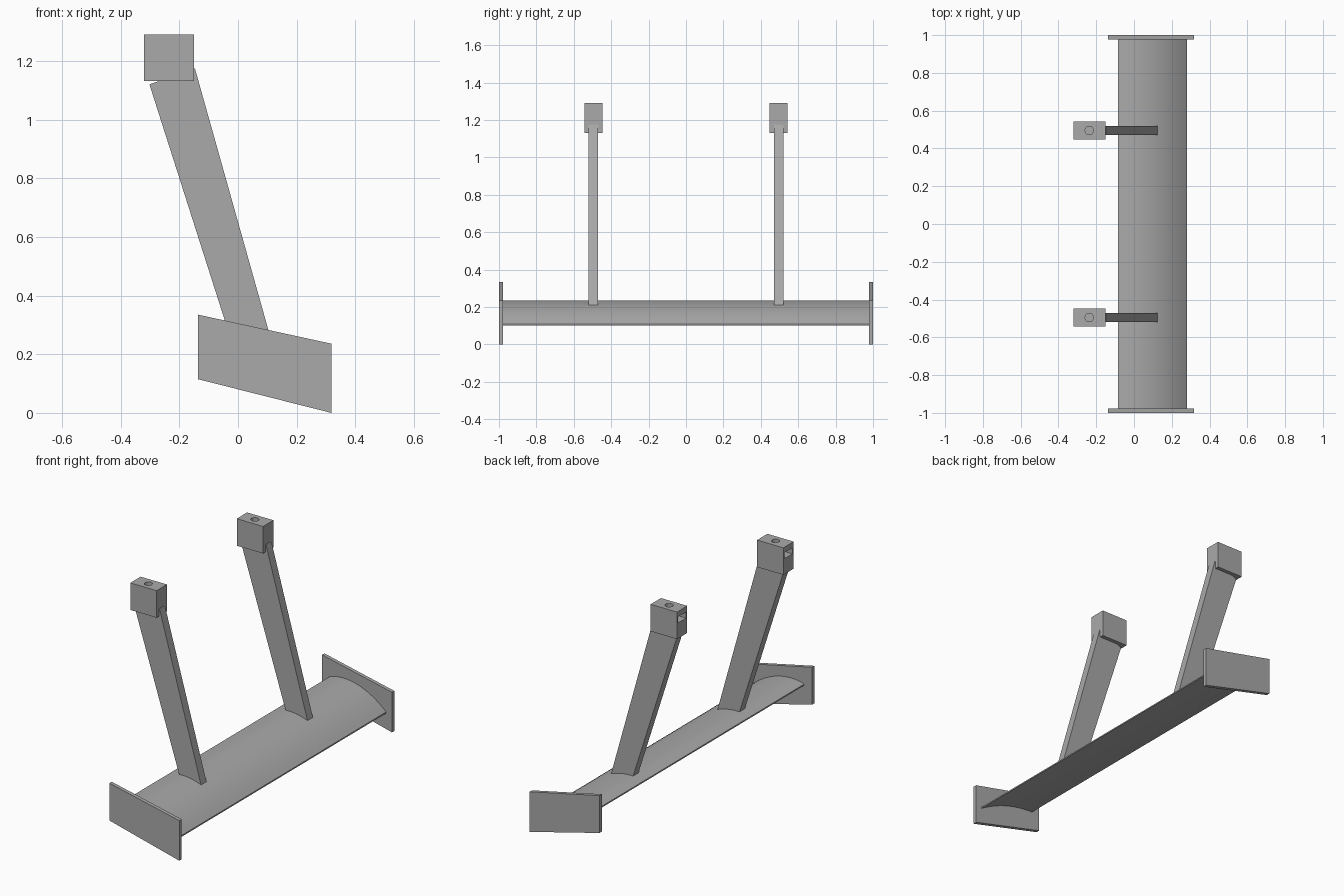
import bpy, bmesh
from mathutils import Vector

cube = bpy.data.objects.get("Cube")
if cube:
    bpy.data.objects.remove(cube, do_unlink=True)

grey = bpy.data.materials.new("plain grey")
grey.use_nodes = True
COLOUR = (0.4, 0.4, 0.4, 1)
grey.diffuse_color = COLOUR
grey.node_tree.nodes["Principled BSDF"].inputs["Base Color"].default_value = COLOUR


def extrude_profile(name, points, y0, y1):
    """Extrude an (x, z) outline along y."""
    bm = bmesh.new()
    face = bm.faces.new([bm.verts.new((x, y0, z)) for x, z in points])
    new = bmesh.ops.extrude_face_region(bm, geom=[face])["geom"]
    bmesh.ops.translate(bm, vec=(0, y1 - y0, 0),
                        verts=[v for v in new if isinstance(v, bmesh.types.BMVert)])
    bmesh.ops.recalc_face_normals(bm, faces=bm.faces)
    mesh = bpy.data.meshes.new(name)
    bm.to_mesh(mesh)
    bm.free()
    mesh.materials.append(grey)
    obj = bpy.data.objects.new(name, mesh)
    bpy.context.collection.objects.link(obj)
    return obj


def rectangle(x0, x1, z0, z1):
    return [(x0, z0), (x1, z0), (x1, z1), (x0, z1)]


def bezier(a, b, c, d, steps=20):
    a, b, c, d = (Vector(p) for p in (a, b, c, d))
    ts = [i / steps for i in range(steps + 1)]
    return [tuple(a * (1 - t)**3 + 3 * b * t * (1 - t)**2
                  + 3 * c * t * t * (1 - t) + d * t**3) for t in ts]


def cut(target, cutter):
    cutter.hide_render = True
    mod = target.modifiers.new("cut", 'BOOLEAN')
    mod.operation = 'DIFFERENCE'
    mod.solver = 'EXACT'
    mod.object = cutter
    bpy.context.view_layer.objects.active = target
    bpy.ops.object.modifier_apply(modifier=mod.name)
    bpy.data.objects.remove(cutter, do_unlink=True)


def smooth(obj):
    bpy.ops.object.select_all(action='DESELECT')
    obj.select_set(True)
    bpy.context.view_layer.objects.active = obj
    bpy.ops.object.shade_smooth_by_angle(angle=0.6)


# Cambered wing blade with a blunt trailing edge
upper = bezier((-0.085, 0.222), (0.0, 0.252), (0.14, 0.24), (0.28, 0.11))
lower = bezier((0.28, 0.102), (0.17, 0.17), (0.05, 0.212), (-0.085, 0.214))
wing = extrude_profile("wing_blade", upper + lower, -0.98, 0.98)
smooth(wing)

PLATE = [(-0.137, 0.115), (0.318, 0.0), (0.318, 0.236), (-0.137, 0.335)]
STRUT = [(-0.013, 0.215), (0.129, 0.192), (-0.147, 1.175), (-0.302, 1.12)]

for side, label in ((-1, "front"), (1, "back")):
    # End plate
    extrude_profile(label + "_end_plate", PLATE, side * 0.978, side)

    # Leaning strut
    y = side * 0.495
    extrude_profile(label + "_strut", STRUT, y - 0.025, y + 0.025)

    # Mounting block with a bolt hole and a nut slot
    block = extrude_profile(label + "_mounting_block",
                            rectangle(-0.321, -0.15, 1.131, 1.29), y - 0.048, y + 0.048)
    slot = extrude_profile("slot_cutter", rectangle(-0.4, -0.2, 1.222, 1.258),
                           y - 0.037, y + 0.037)
    cut(block, slot)
    bpy.ops.mesh.primitive_cylinder_add(vertices=32, radius=0.022, depth=0.2,
                                        location=(-0.237, y, 1.3))
    hole = bpy.context.object
    hole.data.materials.append(grey)
    cut(block, hole)
    smooth(block)
